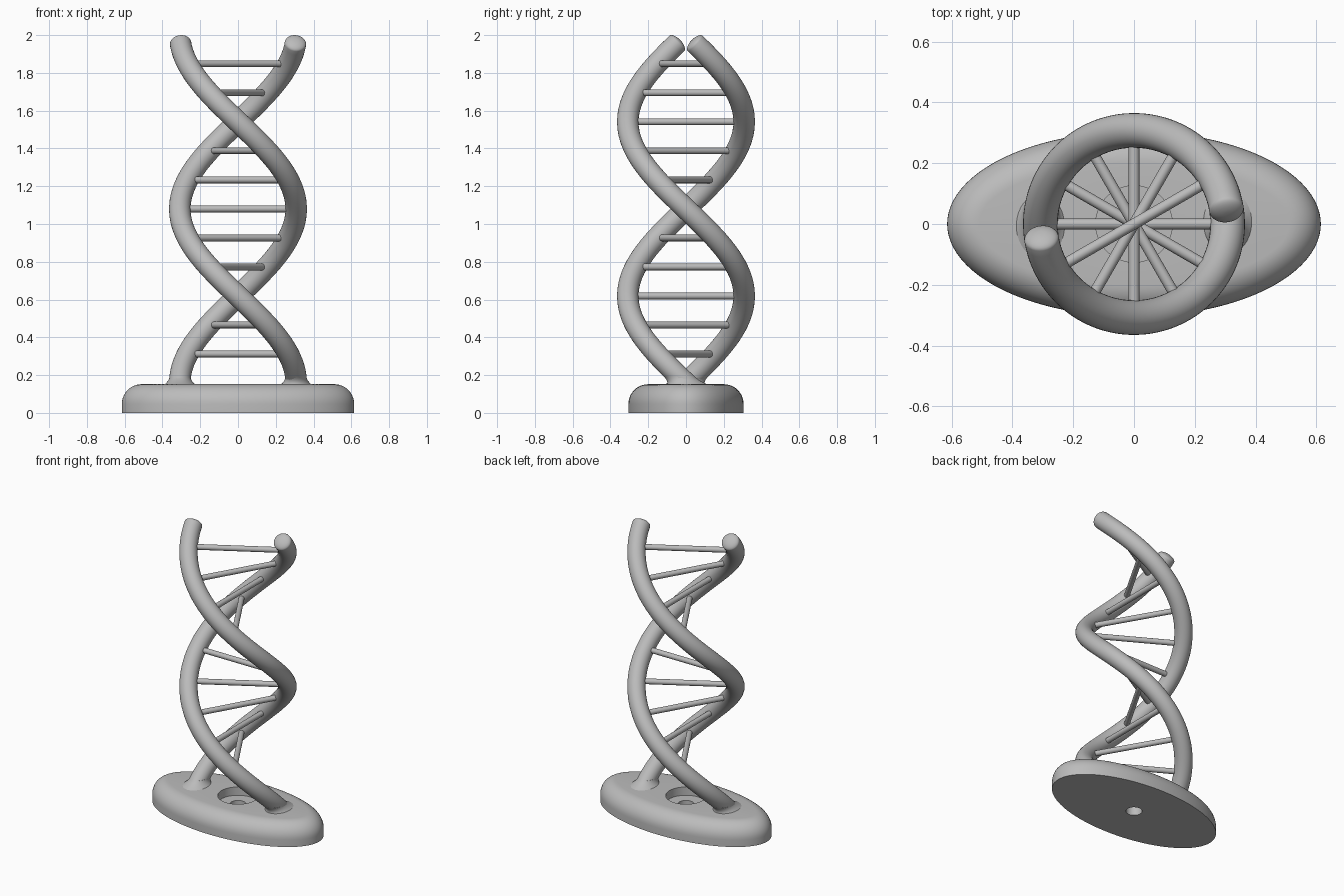
import bpy
import bmesh
from math import sin, cos, pi, radians
from mathutils import Vector

cube = bpy.data.objects.get("Cube")
if cube:
    bpy.data.objects.remove(cube, do_unlink=True)

HELIX_R, TUBE_R, RUNG_R = 0.308, 0.057, 0.018
MID_Z, HALF_TURN = 1.08, 0.922
BASE_X, BASE_Y, BASE_H = 0.615, 0.305, 0.152

grey = bpy.data.materials.new("plain grey")
grey.use_nodes = True
grey.diffuse_color = (0.5, 0.5, 0.5, 1)
grey.node_tree.nodes["Principled BSDF"].inputs["Base Color"].default_value = (0.5, 0.5, 0.5, 1)


def ring(center, u, v, count):
    """Points of an ellipse with half axes u and v."""
    steps = [2 * pi * i / count for i in range(count)]
    return [center + u * cos(a) + v * sin(a) for a in steps]


def loft(name, rings, caps=True, closed=False):
    """Skin a row of rings into one smooth-shaded object."""
    bm = bmesh.new()
    rows = [[bm.verts.new(p) for p in r] for r in rings]
    pairs = list(zip(rows, rows[1:]))
    if closed:
        pairs.append((rows[-1], rows[0]))
    for a, b in pairs:
        for i in range(len(a)):
            j = (i + 1) % len(a)
            bm.faces.new((a[i], a[j], b[j], b[i]))
    if caps:
        bm.faces.new(rows[0])
        bm.faces.new(rows[-1])
    bmesh.ops.recalc_face_normals(bm, faces=bm.faces)
    mesh = bpy.data.meshes.new(name)
    bm.to_mesh(mesh)
    bm.free()
    mesh.materials.append(grey)
    obj = bpy.data.objects.new(name, mesh)
    bpy.context.collection.objects.link(obj)
    bpy.ops.object.select_all(action="DESELECT")
    obj.select_set(True)
    bpy.context.view_layer.objects.active = obj
    bpy.ops.object.shade_smooth_by_angle(angle=radians(40))
    return obj


def helix(z, side):
    """Centre, radial and tangent directions of a strand at height z."""
    a = -pi * (z - MID_Z) / HALF_TURN + (pi if side > 0 else 0)
    radial = Vector((cos(a), sin(a), 0))
    around = Vector((sin(a), -cos(a), 0))
    tangent = (around * HELIX_R * pi / HALF_TURN + Vector((0, 0, 1))).normalized()
    return radial * HELIX_R + Vector((0, 0, z)), radial, tangent


def flat_ring(x, y, z, center=(0, 0), count=96):
    return ring(Vector((*center, z)), Vector((x, 0, 0)), Vector((0, y, 0)), count)


# Oval base with rounded upper edge and a stepped hole through the middle
ROUND, HOLE, RECESS, FLOOR = 0.105, 0.05, 0.126, 0.095
rows = [flat_ring(HOLE, HOLE, 0), flat_ring(BASE_X, BASE_Y, 0)]
for i in range(11):
    t = i / 10 * pi / 2
    inset = ROUND * (1 - cos(t))
    rows.append(flat_ring(BASE_X - inset, BASE_Y - inset, BASE_H - ROUND + ROUND * sin(t)))
rows += [flat_ring(RECESS, RECESS, BASE_H), flat_ring(RECESS, RECESS, FLOOR),
         flat_ring(HOLE, HOLE, FLOOR)]
loft("base", rows, caps=False, closed=True)

# Two strands with softly domed tips, and flared feet where they join the base
START_Z, END_Z, DOME, STEPS = 0.115, 1.955, 0.026, 100
for name, side in (("left", 1), ("right", -1)):
    rows = []
    for i in range(STEPS + 1):
        z = START_Z + (END_Z - START_Z) * i / STEPS
        center, radial, tangent = helix(z, side)
        across = tangent.cross(radial)
        rows.append(ring(center, radial * TUBE_R, across * TUBE_R, 28))
    for i in range(1, 8):
        t = i / 8 * pi / 2
        r = TUBE_R * cos(t)
        rows.append(ring(center + tangent * DOME * sin(t), radial * r, across * r, 28))
    loft(name + "_strand", rows)

    rows = []
    for i in range(8):
        t = i / 7
        z = BASE_H - 0.004 + 0.044 * t
        center, radial, tangent = helix(z, side)
        flare = 0.028 * (1 - t) ** 2 - 0.001
        rows.append(flat_ring(TUBE_R + flare, TUBE_R / tangent.z + flare, z, center.xy, 40))
    loft(name + "_strand_foot", rows)

# Rungs spanning the strands, one every sixth of a half turn
for k in range(-5, 6):
    z = MID_Z + k * HALF_TURN / 6
    a, radial, _ = helix(z, 1)
    b, _, _ = helix(z, -1)
    side_axis = Vector((-radial.y, radial.x, 0)) * RUNG_R
    up = Vector((0, 0, RUNG_R))
    loft(f"rung_{k + 6}", [ring(p, side_axis, up, 16) for p in (a, b)])
